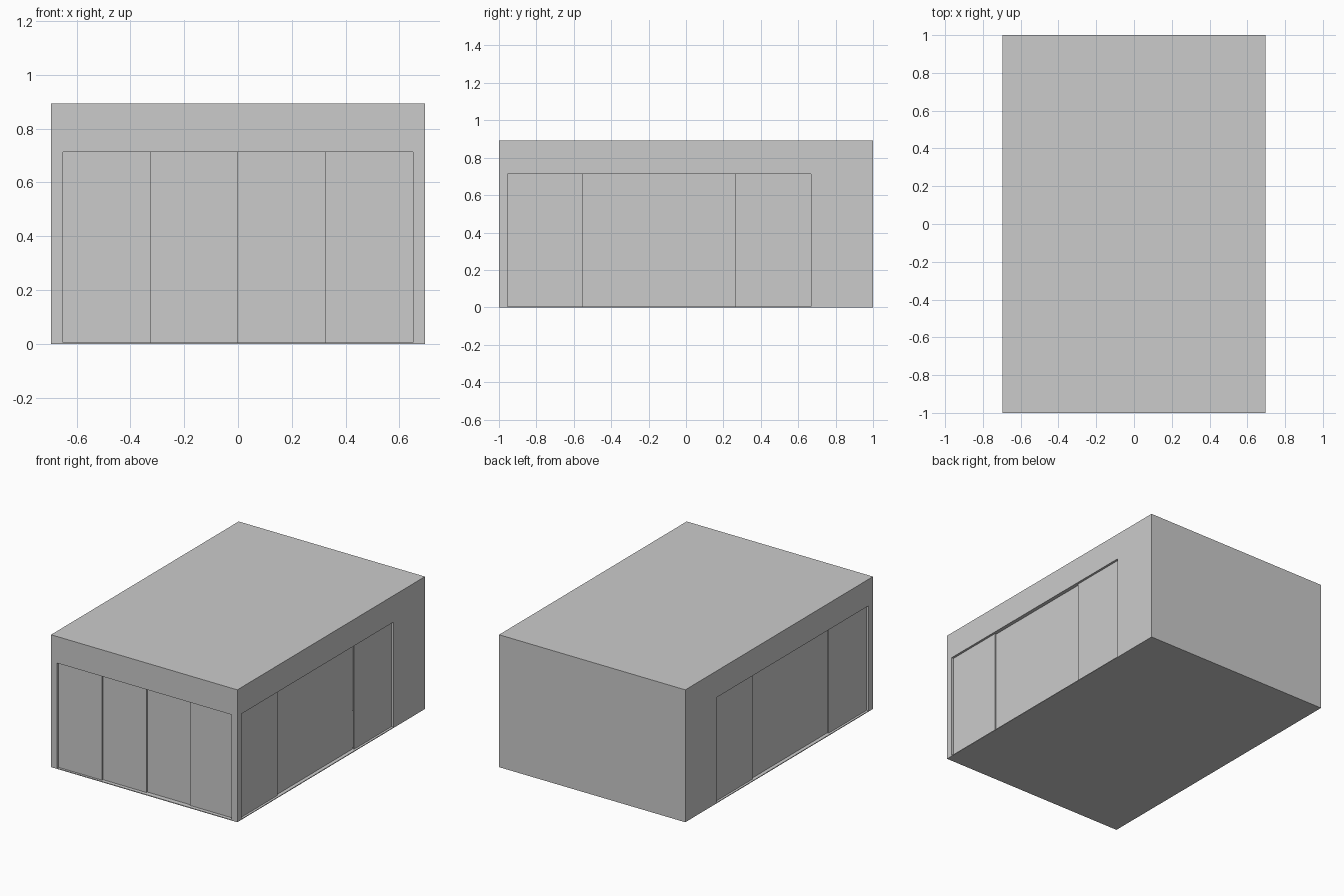
import bpy, bmesh
from mathutils import Matrix, Vector

if "Cube" in bpy.data.objects:
    bpy.data.objects.remove(bpy.data.objects["Cube"])

grey = bpy.data.materials.new("plain_grey")
grey.diffuse_color = (0.6, 0.6, 0.6, 1)
grey.use_nodes = True
grey.node_tree.nodes["Principled BSDF"].inputs["Base Color"].default_value = grey.diffuse_color

HX, HY, H = 0.695, 1.0, 0.893       # half width, half length, height
T, FLOOR, HEAD = 0.045, 0.005, 0.714  # wall, floor, door head
Y0, Y1 = -HY + T, 0.667             # side opening range


def box(name, lo, hi):
    lo, hi = Vector(lo), Vector(hi)
    bm = bmesh.new()
    bmesh.ops.create_cube(bm, size=1, matrix=Matrix.Translation((lo + hi) / 2)
                          @ Matrix.Diagonal((*(hi - lo), 1)))
    me = bpy.data.meshes.new(name)
    bm.to_mesh(me)
    bm.free()
    me.materials.append(grey)
    ob = bpy.data.objects.new(name, me)
    bpy.context.collection.objects.link(ob)
    return ob


def carve(target, lo, hi):
    cutter = box("cutter", lo, hi)
    cutter.hide_render = True
    mod = target.modifiers.new("cut", 'BOOLEAN')
    mod.operation = 'DIFFERENCE'
    mod.solver = 'EXACT'
    mod.object = cutter
    bpy.context.view_layer.objects.active = target
    bpy.ops.object.modifier_apply(modifier=mod.name)
    bpy.data.objects.remove(cutter)


# Hollow building shell with front and side openings
shell = box("building_shell", (-HX, -HY, 0), (HX, HY, H))
carve(shell, (-HX + T, -HY + T, FLOOR), (HX - T, HY - T, H - T))
carve(shell, (-HX + T, -HY - 0.1, FLOOR), (HX - T, -HY + 0.2, HEAD))
carve(shell, (-HX - 0.1, Y0, FLOOR), (HX + 0.1, Y1, HEAD))

# Front sliding doors: four panels on staggered tracks
w = (HX - T) / 2
for i, d in enumerate((0.015, 0.025, 0.034, 0.025)):
    x = -HX + T + i * w
    box(f"front_door_{i + 1}", (x, -HY + d, FLOOR), (x + w, -HY + d + 0.009, HEAD))

# Side glazing: recessed fixed centre between two sliding panels
for side, s in (("left", -1), ("right", 1)):
    for part, a, b, d in (("front", Y0, -0.55, 0.015),
                          ("centre", -0.55, 0.265, 0.025),
                          ("rear", 0.265, Y1, 0.015)):
        xs = sorted((s * (HX - d), s * (HX - d - 0.009)))
        box(f"{side}_{part}_panel", (xs[0], a, FLOOR), (xs[1], b, HEAD))

# Small room in the back corner
box("inner_wall_front", (0, 0.72, FLOOR), (HX - T, 0.74, H - T))
box("inner_wall_side", (0, 0.74, FLOOR), (0.02, HY - T, H - T))
